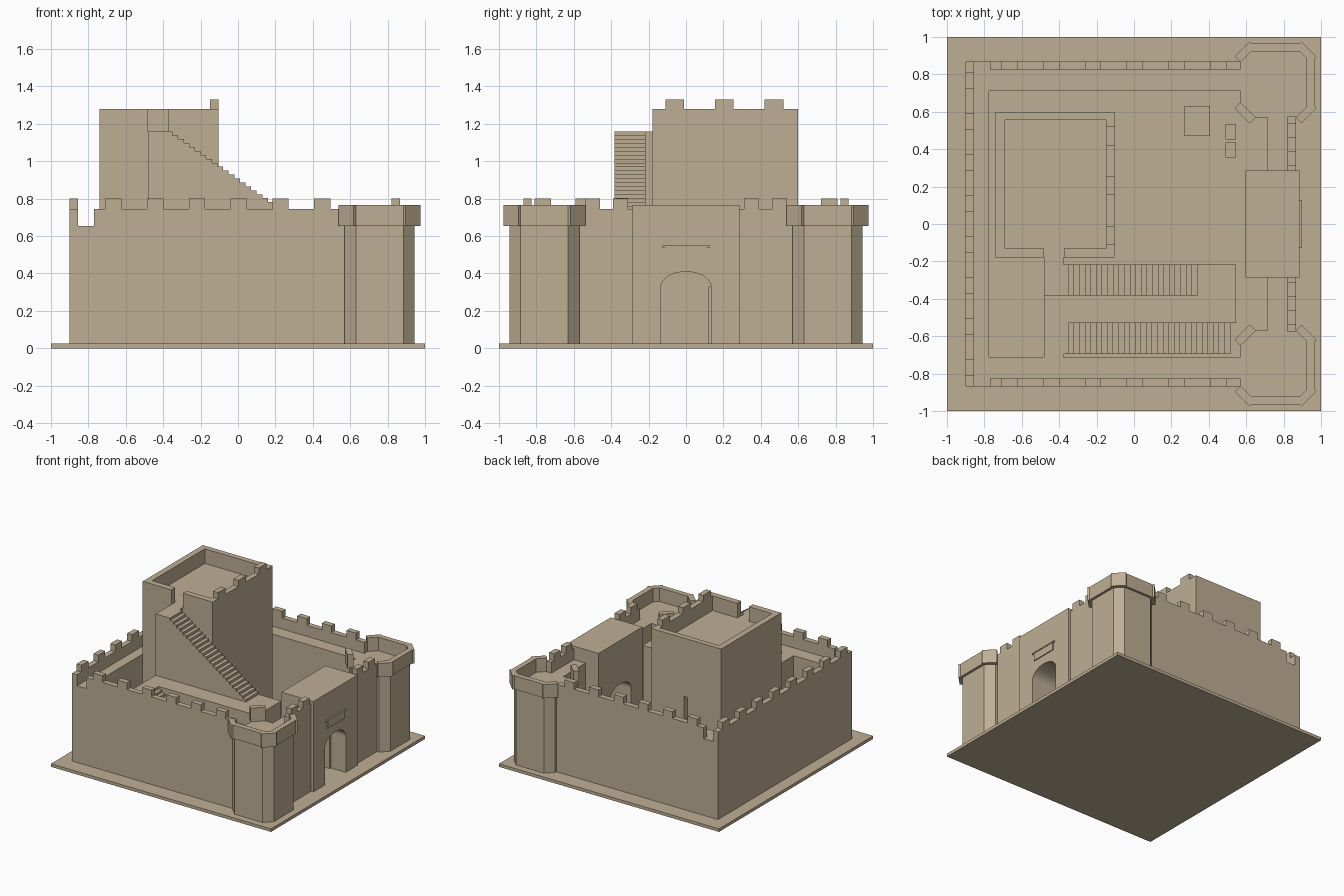
import bpy, bmesh, math
from mathutils import Matrix, Vector

if "Cube" in bpy.data.objects:
    bpy.data.objects.remove(bpy.data.objects["Cube"], do_unlink=True)

stone = bpy.data.materials.new("sandstone")
stone.use_nodes = True
colour = (0.52, 0.43, 0.30, 1)
stone.diffuse_color = colour
stone.node_tree.nodes["Principled BSDF"].inputs["Base Color"].default_value = colour

GROUND, WALK, CRENEL, MERLON = 0.025, 0.655, 0.745, 0.80
TOWER_TOP, LANDING, KEEP_TOP = 0.767, 1.16, 1.28


def make(name, bm):
    bmesh.ops.recalc_face_normals(bm, faces=bm.faces)
    mesh = bpy.data.meshes.new(name)
    bm.to_mesh(mesh)
    bm.free()
    mesh.materials.append(stone)
    obj = bpy.data.objects.new(name, mesh)
    bpy.context.collection.objects.link(obj)
    return obj


def add_box(bm, x0, x1, y0, y1, z0, z1, turn=0):
    centre = Vector(((x0 + x1) / 2, (y0 + y1) / 2, (z0 + z1) / 2))
    m = Matrix.Translation(centre) @ Matrix.Rotation(turn, 4, 'Z')
    m = m @ Matrix.Diagonal((x1 - x0, y1 - y0, z1 - z0, 1))
    bmesh.ops.create_cube(bm, size=1, matrix=m)


def boxes(name, *specs):
    bm = bmesh.new()
    for s in specs:
        add_box(bm, *s)
    return make(name, bm)


def prism(name, points, along):
    """Extrude a closed outline of 3D points along a vector."""
    bm = bmesh.new()
    face = bm.faces.new([bm.verts.new(p) for p in points])
    out = bmesh.ops.extrude_face_region(bm, geom=[face])
    moved = [v for v in out["geom"] if isinstance(v, bmesh.types.BMVert)]
    bmesh.ops.translate(bm, verts=moved, vec=along)
    return make(name, bm)


def stairs(name, y0, y1, x0, x_top, x_end, z_base, z_top, steps):
    run, rise = (x_end - x_top) / steps, (z_top - z_base) / steps
    pts = [(x0, y0, z_base), (x0, y0, z_top), (x_top, y0, z_top)]
    for i in range(steps):
        z = z_top - (i + 1) * rise
        pts.append((x_top + i * run, y0, z))
        if i < steps - 1:
            pts.append((x_top + (i + 1) * run, y0, z))
    return prism(name, pts, (0, y1 - y0, 0))


# Ground slab
boxes("ground_slab", (-1, 1, -1, 1, 0, GROUND))

# Curtain walls with a walkway on top
boxes("west_wall", (-0.9, -0.775, -0.87, 0.87, GROUND, WALK))
for side, s in (("south", -1), ("north", 1)):
    ya, yb = sorted((s * 0.87, s * 0.712))
    boxes(side + "_wall", (-0.78, 0.75, ya, yb, GROUND, WALK))
    # Parapet and merlons of the long wall
    ya, yb = sorted((s * 0.87, s * 0.825))
    bm = bmesh.new()
    add_box(bm, -0.77, 0.57, ya, yb, WALK, CRENEL)
    for i in range(6):
        x = -0.71 + i * 0.2235
        add_box(bm, x, x + 0.087, ya, yb, CRENEL, MERLON)
    make(side + "_parapet", bm)
    # Short wall between gatehouse and tower
    ya, yb = sorted((s * 0.28, s * 0.72))
    boxes(side + "_gate_wall", (0.715, 0.865, ya, yb, GROUND, WALK))
    bm = bmesh.new()
    ya, yb = sorted((s * 0.285, s * 0.575))
    add_box(bm, 0.82, 0.865, ya, yb, WALK, CRENEL)
    for y in (0.35, 0.50):
        add_box(bm, 0.82, 0.865, s * y - 0.04, s * y + 0.04, CRENEL, MERLON)
    make(side + "_gate_parapet", bm)

bm = bmesh.new()
add_box(bm, -0.9, -0.855, -0.87, 0.87, WALK, CRENEL)
for i in range(8):
    y = -0.765 + i * 0.2186
    add_box(bm, -0.9, -0.855, y - 0.044, y + 0.044, CRENEL, MERLON)
make("west_parapet", bm)

# Corner towers: chamfered shaft, two straight parapets, four corner blocks
TX, TY, HALF, CUT = 0.757, 0.757, 0.187, 0.06
for side, s in (("south", -1), ("north", 1)):
    cy = s * TY
    a, b = HALF, HALF - CUT
    ring = [(a, -b), (a, b), (b, a), (-b, a), (-a, b), (-a, -b), (-b, -a), (b, -a)]
    prism(side + "_tower", [(TX + x, cy + y, GROUND) for x, y in ring],
          (0, 0, WALK - GROUND))
    bm = bmesh.new()
    ya, yb = sorted((s * 0.922, s * 0.965))
    add_box(bm, 0.63, 0.89, ya, yb, WALK, TOWER_TOP)
    ya, yb = sorted((s * 0.63, s * 0.89))
    add_box(bm, 0.922, 0.965, ya, yb, WALK, TOWER_TOP)
    for i in (-1, 1):
        for j in (-1, 1):
            r = HALF - CUT / 2 + 0.006
            x, y = TX + i * r, cy + j * r
            add_box(bm, x - 0.022, x + 0.022, y - 0.057, y + 0.057,
                    WALK, TOWER_TOP, math.atan2(j, i))
    make(side + "_tower_parapet", bm)

# Gatehouse with an arched passage
arch = [(-0.135 * math.cos(math.pi * i / 16), 0.325 + 0.085 * math.sin(math.pi * i / 16))
        for i in range(17)]
outline = [(-0.285, GROUND), (-0.135, GROUND)] + arch
outline += [(0.135, GROUND), (0.285, GROUND), (0.285, TOWER_TOP), (-0.285, TOWER_TOP)]
prism("gatehouse", [(0.595, y, z) for y, z in outline], (0.29, 0, 0))
boxes("gate_leaf", (0.62, 0.75, 0.12, 0.134, GROUND, 0.33))
boxes("gate_plaque", (0.88, 0.893, -0.11, 0.11, 0.48, 0.54),
      (0.88, 0.897, -0.127, 0.127, 0.54, 0.55))

# Keep with a slit window on the back
keep = boxes("keep", (-0.74, -0.105, -0.18, 0.6, GROUND, LANDING))
cutter = boxes("slit_cutter", (-0.435, -0.4, 0.54, 0.7, 0.6, 0.8))
cutter.hide_render = True
mod = keep.modifiers.new("slit", 'BOOLEAN')
mod.object = cutter
mod.operation = 'DIFFERENCE'
mod.solver = 'EXACT'
bpy.context.view_layer.objects.active = keep
bpy.ops.object.modifier_apply(modifier=mod.name)
bpy.data.objects.remove(cutter, do_unlink=True)

boxes("keep_parapet",
      (-0.74, -0.69, -0.18, 0.6, LANDING, KEEP_TOP),
      (-0.15, -0.105, -0.18, 0.6, LANDING, KEEP_TOP),
      (-0.69, -0.15, 0.555, 0.6, LANDING, KEEP_TOP),
      (-0.69, -0.48, -0.18, -0.13, LANDING, KEEP_TOP),
      (-0.375, -0.15, -0.18, -0.13, LANDING, KEEP_TOP))
boxes("keep_merlons", *[(-0.15, -0.105, y, y + 0.1, KEEP_TOP, 1.33)
                        for y in (-0.11, 0.155, 0.42)])

# Stair platform and the two flights
boxes("stair_platform", (-0.48, 0.545, -0.53, -0.217, GROUND, WALK))
stairs("upper_stairs", -0.383, -0.217, -0.48, -0.35, 0.37, WALK, LANDING, 24)
stairs("lower_stairs", -0.695, -0.53, -0.48, -0.35, 0.545, GROUND, WALK, 30)
boxes("stair_landings",
      (-0.48, -0.378, -0.217, -0.18, GROUND, LANDING),
      (-0.48, -0.378, -0.715, -0.695, GROUND, WALK))

# Courtyard table and stools
boxes("courtyard_table", (0.27, 0.405, 0.47, 0.63, GROUND, 0.12))
boxes("courtyard_stools", *[(0.49, 0.545, y, y + 0.082, GROUND, 0.085)
                            for y in (0.355, 0.452)])
